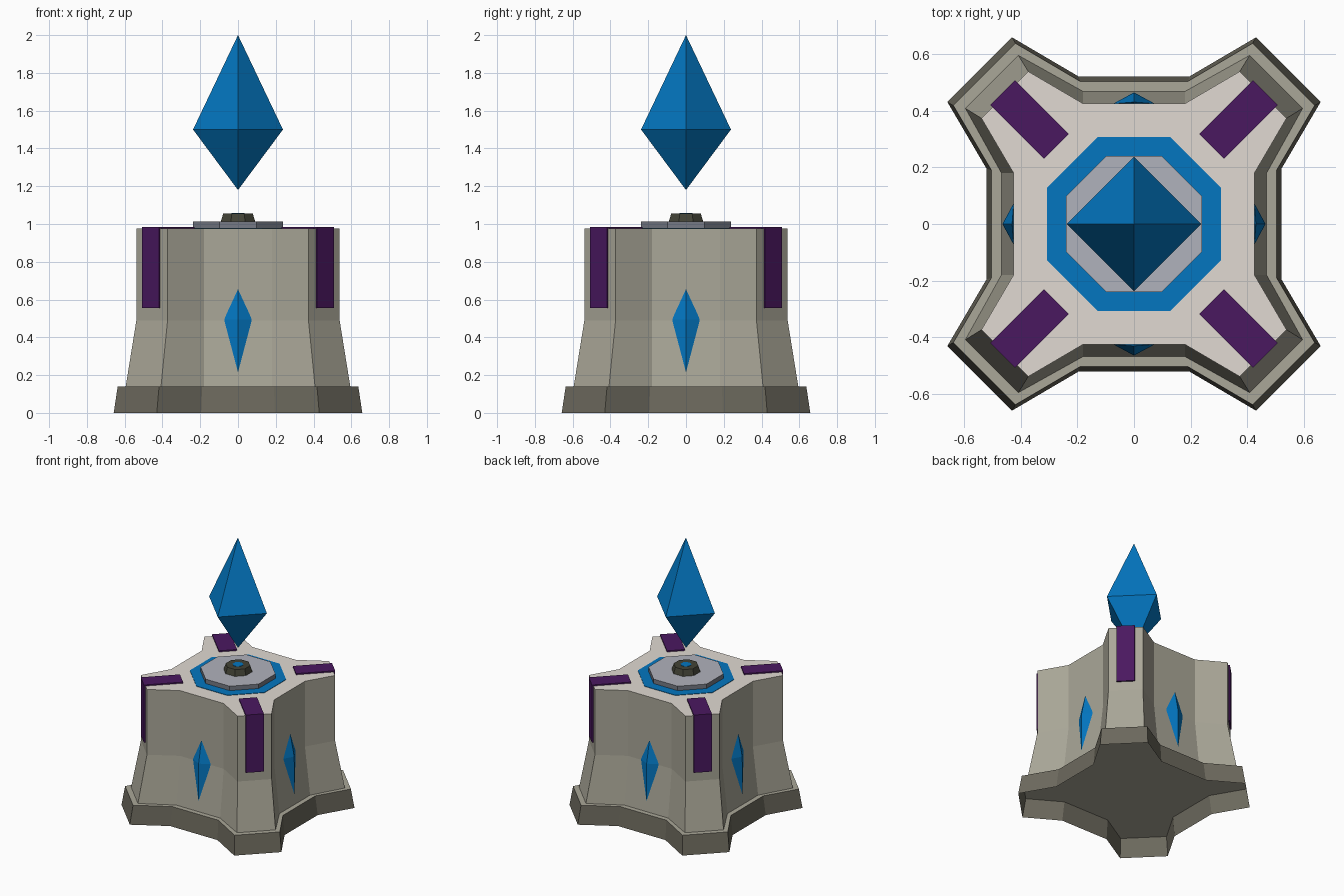
import bpy, bmesh, math
from mathutils import Matrix

if "Cube" in bpy.data.objects:
    bpy.data.objects.remove(bpy.data.objects["Cube"])


def material(name, r, g, b):
    lin = [((c / 255 + 0.055) / 1.055) ** 2.4 if c > 10 else c / 255 / 12.92 for c in (r, g, b)]
    m = bpy.data.materials.new(name)
    m.diffuse_color = (*lin, 1)
    m.use_nodes = True
    m.node_tree.nodes["Principled BSDF"].inputs["Base Color"].default_value = m.diffuse_color
    return m


STONE = material("stone", 170, 167, 152)
DARK = material("dark stone", 108, 105, 93)
CREAM = material("pale stone", 225, 218, 210)
BLUE = material("crystal blue", 3, 118, 192)
PURPLE = material("purple", 74, 24, 96)
GREY = material("light grey", 176, 178, 188)
STEEL = material("dark grey", 118, 122, 133)
SOCKET = material("dark socket", 66, 66, 54)


def finish(name, bm, mats, angle=0):
    bmesh.ops.recalc_face_normals(bm, faces=bm.faces)
    bm.transform(Matrix.Rotation(angle, 4, 'Z'))
    me = bpy.data.meshes.new(name)
    bm.to_mesh(me)
    bm.free()
    for m in mats:
        me.materials.append(m)
    ob = bpy.data.objects.new(name, me)
    bpy.context.collection.objects.link(ob)
    return ob


def loft(name, rings, side, top, bottom=None):
    """Stack of closed rings, capped on top and, if a colour is given, below."""
    bm = bmesh.new()
    loops = [[bm.verts.new(p) for p in ring] for ring in rings]
    for a, b in zip(loops, loops[1:]):
        for i in range(len(a)):
            j = (i + 1) % len(a)
            bm.faces.new((a[i], a[j], b[j], b[i]))
    bm.faces.new(loops[-1]).material_index = 1
    if bottom:
        bm.faces.new(loops[0]).material_index = 2
    return finish(name, bm, [side, top] + ([bottom] if bottom else []))


def star(far, near, mid, half, z):
    """Four-armed plan: blunt arms on the diagonals, flat bays on the axes."""
    pts = []
    for k in range(4):
        c, s = round(math.cos(k * math.pi / 2)), round(math.sin(k * math.pi / 2))
        for x, y in ((mid, half), (far, near), (near, far), (half, mid)):
            pts.append((x * c - y * s, x * s + y * c, z))
    return pts


def octagon(apothem, z):
    r = apothem / math.cos(math.pi / 8)
    return [(r * math.cos((i + .5) * math.pi / 4),
             r * math.sin((i + .5) * math.pi / 4), z) for i in range(8)]


# Pedestal: hollow plinth, open below, and tapering body
loft("plinth", [star(.658, .43, .52, .195, 0), star(.637, .418, .503, .19, .14)], DARK, STONE)
loft("body", [star(.595, .408, .468, .18, .137), star(.538, .373, .425, .18, .49),
              star(.538, .373, .425, .18, .976)], STONE, CREAM, STONE)

# Top disc stack
loft("blue_ring", [octagon(.307, .974), octagon(.307, .979)], BLUE, BLUE)
loft("disc", [octagon(.239, .976), octagon(.239, 1.012)], STEEL, GREY)
loft("socket", [octagon(.092, 1.01), octagon(.078, 1.056)], SOCKET, SOCKET)
loft("socket_light", [octagon(.034, 1.055), octagon(.034, 1.058)], BLUE, BLUE)


def bipyramid(name, top, bottom, girdle, angle=0):
    bm = bmesh.new()
    t, b = bm.verts.new(top), bm.verts.new(bottom)
    g = [bm.verts.new(p) for p in girdle]
    for i in range(4):
        bm.faces.new((g[i], g[(i + 1) % 4], t))
        bm.faces.new((g[(i + 1) % 4], g[i], b))
    return finish(name, bm, [BLUE], angle)


# Floating crystal
R = .238
bipyramid("floating_crystal", (0, 0, 2), (0, 0, 1.18),
          [(R, 0, 1.5), (0, R, 1.5), (-R, 0, 1.5), (0, -R, 1.5)])

# Repeated parts: one gem per bay, one folded strap per arm
for k in range(4):
    a = k * math.pi / 2
    bipyramid(f"bay_gem_{k + 1}", (0, -.43, .655), (0, -.464, .215),
              [(.074, -.424, .495), (0, -.39, .495), (-.074, -.424, .495), (0, -.463, .495)], a)

    bm = bmesh.new()
    profile = [(.387, .985), (.655, .985), (.655, .555), (.635, .555), (.635, .97), (.387, .97)]
    ends = [[bm.verts.new((r, w, z)) for r, z in profile] for w in (-.062, .062)]
    for i in range(6):
        j = (i + 1) % 6
        bm.faces.new((ends[0][i], ends[0][j], ends[1][j], ends[1][i]))
    for e in ends:
        bm.faces.new(e)
    finish(f"arm_strap_{k + 1}", bm, [PURPLE], a + math.pi / 4)
